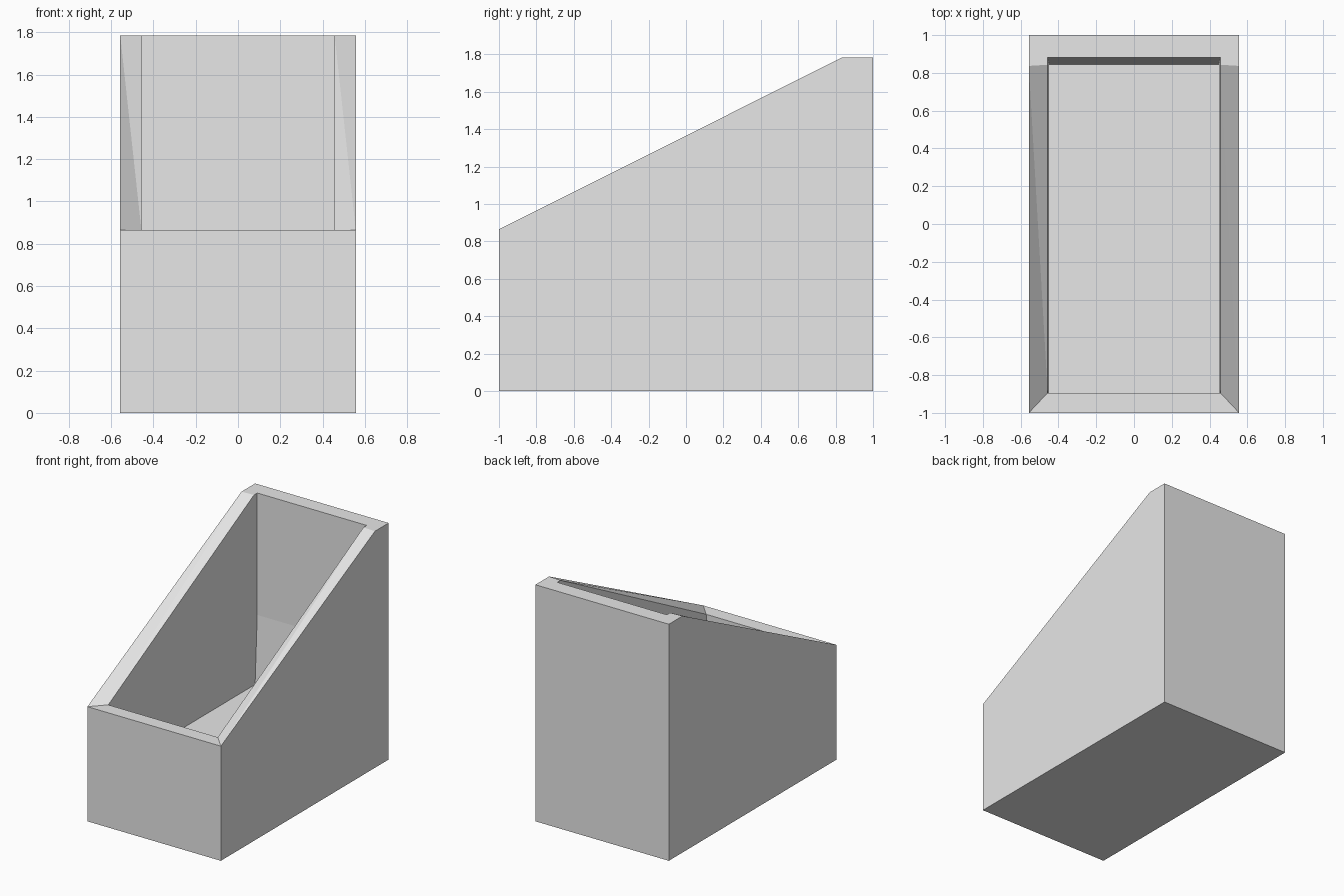
import bpy
import bmesh

cube = bpy.data.objects.get("Cube")
if cube:
    bpy.data.objects.remove(cube, do_unlink=True)

# Half widths of the outside, the opening and the floor
OUTER, INNER, FLOOR = 0.557, 0.457, 0.449
RIM_LOW, RIM_HIGH, FLOOR_Z = 0.865, 1.785, 0.356

# Named corners of one side: half width, y, z
corners = {
    "base_front": (OUTER, -1, 0),
    "base_back": (OUTER, 1, 0),
    "rim_front": (OUTER, -1, RIM_LOW),
    "rim_bend": (OUTER, 0.837, RIM_HIGH),
    "rim_back": (OUTER, 1, RIM_HIGH),
    "lip_front": (INNER, -0.894, RIM_LOW),
    "lip_bend": (INNER, 0.843, RIM_HIGH),
    "lip_back": (INNER, 0.882, RIM_HIGH),
    "ledge_back": (INNER, 0.882, RIM_LOW),
    "floor_front": (FLOOR, -0.894, FLOOR_Z),
    "floor_back": (FLOOR, 0.845, FLOOR_Z),
}

bm = bmesh.new()
sides = [{name: bm.verts.new((sign * x, y, z)) for name, (x, y, z) in corners.items()}
         for sign in (-1, 1)]
left, right = sides


def face(side, names):
    bm.faces.new([side[n] for n in names.split()])


# Side walls, outside and inside, and the ends of the back rim
for side in sides:
    face(side, "base_front base_back rim_back rim_bend rim_front")
    face(side, "rim_bend rim_back lip_back lip_bend")
    face(side, "lip_front lip_bend lip_back ledge_back")
    face(side, "lip_front ledge_back floor_back floor_front")

# Sloping side rims, each slightly twisted and split along its own diagonal
face(left, "rim_front rim_bend lip_front")
face(left, "rim_bend lip_bend lip_front")
face(right, "rim_front rim_bend lip_bend")
face(right, "rim_front lip_bend lip_front")

# Front, floor, back and base run across between the two sides
path = ("base_front rim_front lip_front floor_front floor_back "
        "ledge_back lip_back rim_back base_back").split()
for a, b in zip(path, path[1:] + path[:1]):
    bm.faces.new((left[a], left[b], right[b], right[a]))

bmesh.ops.recalc_face_normals(bm, faces=bm.faces[:])
mesh = bpy.data.meshes.new("sloped_bin")
bm.to_mesh(mesh)
bm.free()

# Plain grey finish
grey = bpy.data.materials.new("light_grey")
grey.use_nodes = True
colour = (0.8, 0.8, 0.8, 1)
grey.diffuse_color = colour
grey.node_tree.nodes["Principled BSDF"].inputs["Base Color"].default_value = colour
mesh.materials.append(grey)

sloped_bin = bpy.data.objects.new("sloped_bin", mesh)
bpy.context.collection.objects.link(sloped_bin)
